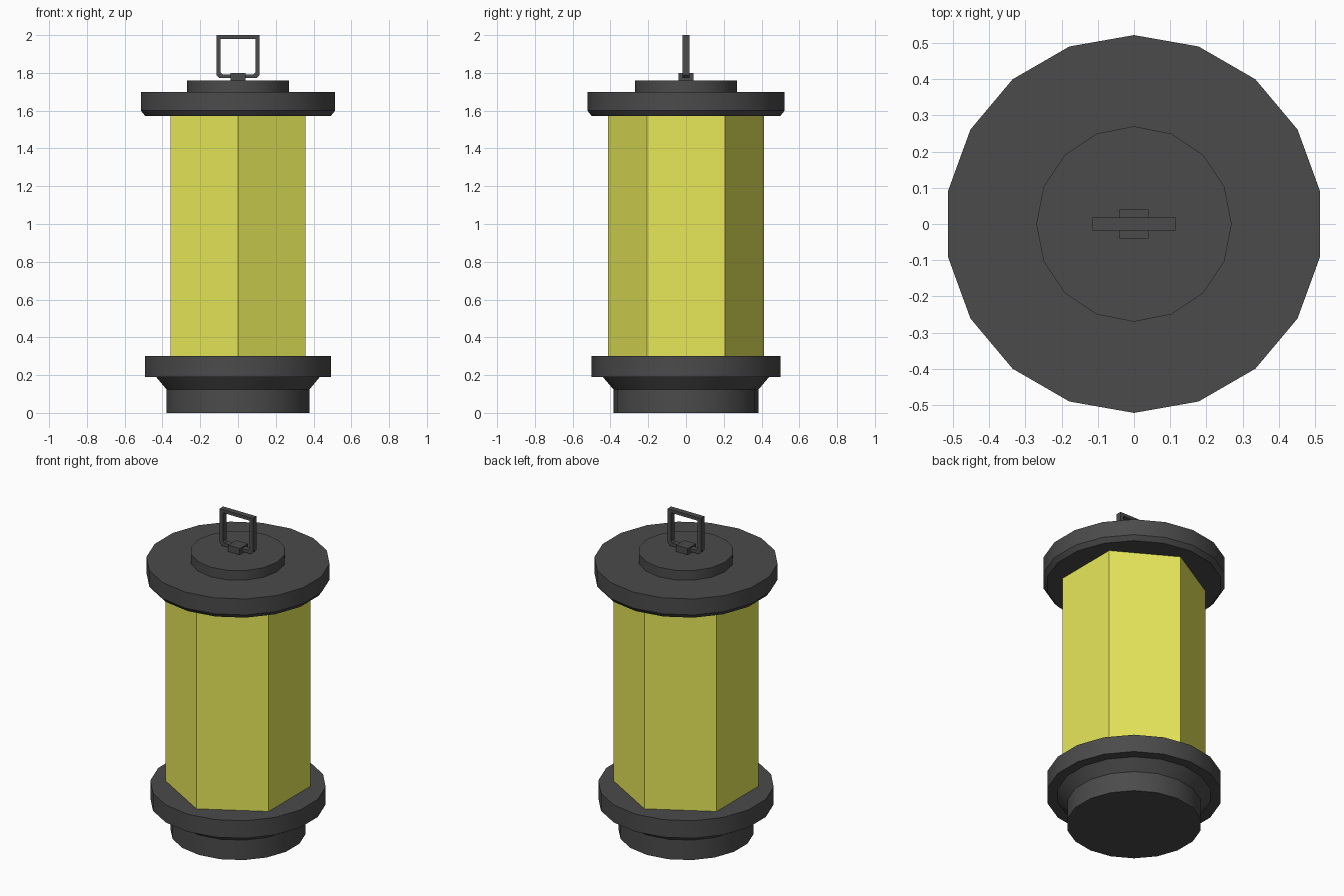
import bpy, bmesh, math

if "Cube" in bpy.data.objects:
    bpy.data.objects.remove(bpy.data.objects["Cube"])


def material(name, color):
    m = bpy.data.materials.new(name)
    m.diffuse_color = color
    m.use_nodes = True
    m.node_tree.nodes["Principled BSDF"].inputs["Base Color"].default_value = m.diffuse_color
    return m


dark = material("dark_metal", (0.07, 0.07, 0.07, 1))
yellow = material("yellow_glass", (0.8, 0.81, 0.1, 1))


def add_mesh(name, verts, faces, mat):
    me = bpy.data.meshes.new(name)
    me.from_pydata(verts, [], faces)
    me.materials.append(mat)
    # Consistent outward normals
    bm = bmesh.new()
    bm.from_mesh(me)
    bmesh.ops.recalc_face_normals(bm, faces=bm.faces)
    bm.to_mesh(me)
    bm.free()
    ob = bpy.data.objects.new(name, me)
    bpy.context.collection.objects.link(ob)
    return ob


def lathe(name, profile, sides, mat, smooth=True):
    """Closed solid from (radius, z) points, one corner on the y axis."""
    verts, faces = [], []
    for r, z in profile:
        for i in range(sides):
            a = math.pi / 2 + 2 * math.pi * i / sides
            verts.append((r * math.cos(a), r * math.sin(a), z))
    for k in range(len(profile) - 1):
        for i in range(sides):
            j = (i + 1) % sides
            a, b = k * sides, (k + 1) * sides
            faces.append((a + i, a + j, b + j, b + i))
    faces.append(tuple(reversed(range(sides))))
    faces.append(tuple(range((len(profile) - 1) * sides, len(profile) * sides)))
    ob = add_mesh(name, verts, faces, mat)
    if smooth:
        bpy.ops.object.select_all(action='DESELECT')
        ob.select_set(True)
        bpy.context.view_layer.objects.active = ob
        bpy.ops.object.shade_smooth_by_angle(angle=math.radians(30))
    return ob


# Base: foot, flared neck and wide rim
lathe("base", [(0.385, 0), (0.385, 0.125), (0.44, 0.19), (0.5, 0.19), (0.5, 0.3)], 18, dark)

# Six-sided glass body
lathe("glass_body", [(0.412, 0.3), (0.412, 1.573)], 6, yellow, smooth=False)

# Cap with chamfered lower edge, and the raised disc on it
lathe("cap", [(0.5, 1.573), (0.522, 1.6), (0.522, 1.7)], 18, dark)
lathe("cap_disc", [(0.27, 1.7), (0.27, 1.76)], 16, dark)

# Clip block holding the handle
bpy.ops.mesh.primitive_cube_add(size=1, location=(0, 0, 1.78))
clip = bpy.context.object
clip.name = "handle_clip"
clip.scale = (0.08, 0.08, 0.04)
clip.data.materials.append(dark)


# Square handle ring with chamfered lower corners
def ring_outline(w, z0, z1, c):
    return [(-w, z1), (-w, z0 + c), (-w + c, z0), (w - c, z0), (w, z0 + c), (w, z1)]


outer = ring_outline(0.115, 1.773, 2.0, 0.015)
inner = ring_outline(0.092, 1.792, 1.98, 0.01)
n = len(outer)
loops = [(outer, -0.018), (outer, 0.018), (inner, 0.018), (inner, -0.018)]
verts = [(x, y, z) for pts, y in loops for x, z in pts]
faces = []
for k in range(4):
    a, b = k * n, (k + 1) % 4 * n
    for i in range(n):
        j = (i + 1) % n
        faces.append((a + i, a + j, b + j, b + i))
add_mesh("handle", verts, faces, dark)
